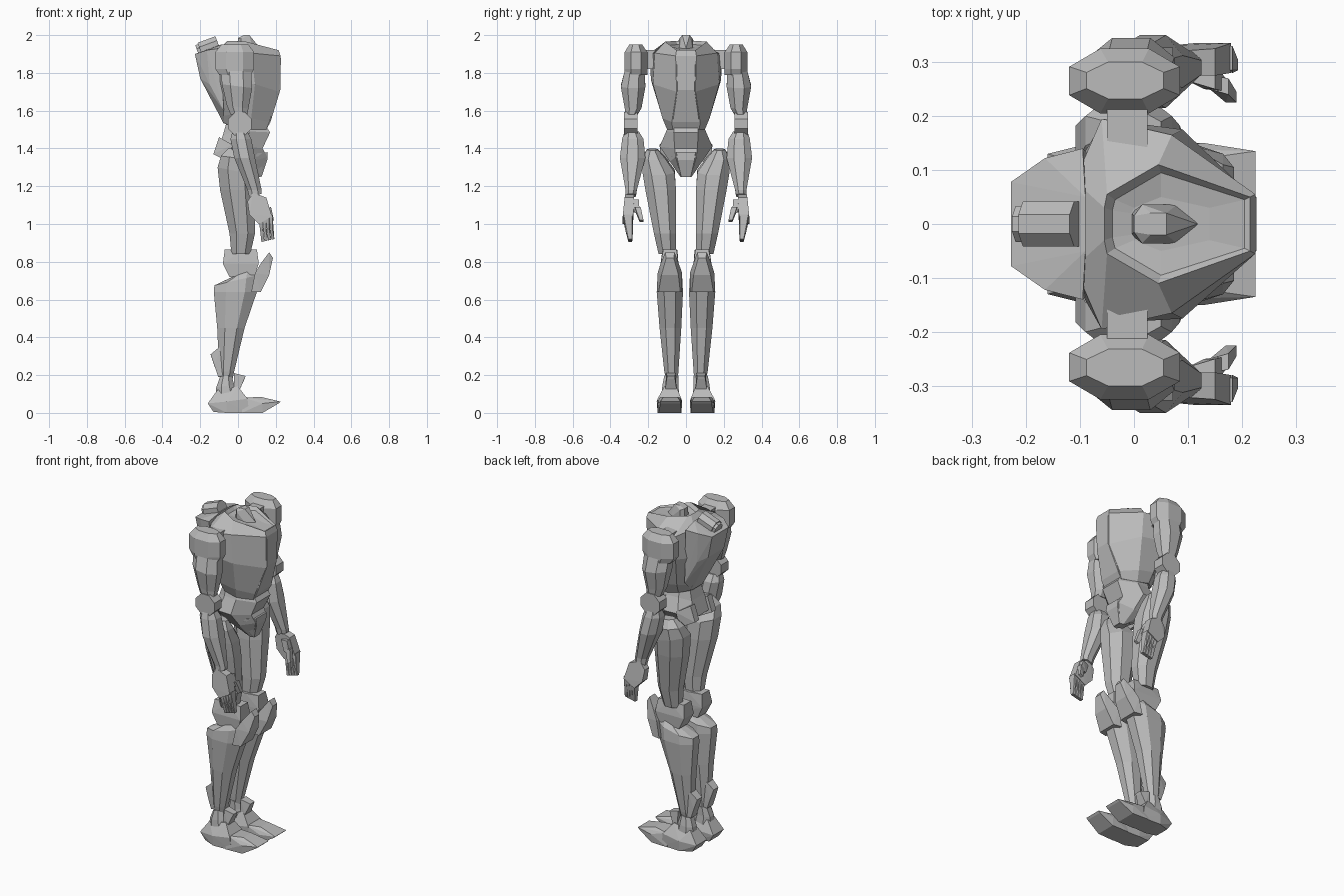
import bpy, bmesh, math
from mathutils import Vector

grey = bpy.data.materials.new("grey")
grey.diffuse_color = (0.5, 0.5, 0.5, 1)


def finish(bm, name):
    bmesh.ops.recalc_face_normals(bm, faces=bm.faces)
    me = bpy.data.meshes.new(name)
    bm.to_mesh(me)
    bm.free()
    me.materials.append(grey)
    ob = bpy.data.objects.new(name, me)
    bpy.context.collection.objects.link(ob)
    return ob


def skin(name, rings):
    """Closed skin through rings of equal point count."""
    bm = bmesh.new()
    vs = [[bm.verts.new(p) for p in r] for r in rings]
    n = len(vs[0])
    for a, b in zip(vs, vs[1:]):
        for i in range(n):
            j = (i + 1) % n
            bm.faces.new((a[i], a[j], b[j], b[i]))
    bm.faces.new(vs[0])
    bm.faces.new(vs[-1])
    return finish(bm, name)


def body(name, halves):
    """Skin through half rings mirrored across y = 0."""
    return skin(name, [h + [(x, -y, z) for x, y, z in reversed(h)] for h in halves])


def limb(name, s, levels, c=0.28):
    """Chamfered box loft; level = (z back, z front, x0, x1, y0, y1)."""
    rings = []
    for zb, zf, x0, x1, y0, y1 in levels:
        u = [(0, c), (0, 1 - c), (c, 1), (1 - c, 1), (1, 1 - c), (1, c), (1 - c, 0), (c, 0)]
        rings.append([(x0 + (x1 - x0) * a, s * (y0 + (y1 - y0) * b), zb + (zf - zb) * a)
                      for a, b in u])
    return skin(name, rings)


def hull(name, pts):
    """Faceted convex part around the given points."""
    bm = bmesh.new()
    for p in pts:
        bm.verts.new(p)
    r = bmesh.ops.convex_hull(bm, input=bm.verts)
    junk = [v for v in bm.verts if not v.link_faces]
    bmesh.ops.delete(bm, geom=junk, context='VERTS')
    bmesh.ops.dissolve_limit(bm, angle_limit=0.02, verts=bm.verts, edges=bm.edges)
    return finish(bm, name)


def plate(name, s, prof):
    """Convex side profile; each point = (x, z, y0, y1)."""
    return hull(name, [(x, s * y, z) for x, z, a, b in prof for y in (a, b)])


def rod(name, a, b, r, n=6, turn=0.0):
    """Prism with n sides between two points."""
    a, b = Vector(a), Vector(b)
    q = (b - a).to_track_quat('Z', 'Y')
    ring = [q @ Vector((r * math.cos(turn + k * math.tau / n),
                        r * math.sin(turn + k * math.tau / n), 0)) for k in range(n)]
    return skin(name, [[a + v for v in ring], [b + v for v in ring]])


# chest with a sunken collar
body("chest", [
    [(.15, .07, 1.50), (.06, .10, 1.50), (-.02, .10, 1.52), (-.07, .06, 1.53)],
    [(.165, .075, 1.54), (.07, .125, 1.56), (-.03, .13, 1.58), (-.09, .065, 1.57)],
    [(.22, .05, 1.70), (.09, .175, 1.74), (-.06, .185, 1.76), (-.13, .07, 1.75)],
    [(.225, .055, 1.89), (.07, .165, 1.905), (-.06, .195, 1.90), (-.11, .08, 1.92)],
    [(.215, .05, 1.92), (.045, .11, 1.965), (-.05, .055, 1.97), (-.055, .03, 1.97)],
    [(.205, .045, 1.915), (.05, .095, 1.945), (-.035, .045, 1.95), (-.04, .025, 1.95)],
    [(.14, .03, 1.925), (.05, .05, 1.935), (0, .03, 1.94), (-.005, .02, 1.94)],
])
# neck stub with a forward wedge
hull("neck_stub", [(x, y * s, z) for s in (1, -1) for x, y, z in
     [(-.005, .02, 1.92), (.015, .036, 1.92), (.015, .036, 1.98), (.08, .036, 1.92),
      (.03, .02, 2.0), (.06, .02, 2.0), (.118, 0, 1.93), (0, .015, 1.985)]])
# front breast ridge
hull("breast_plate", [(x, y * s, z) for s in (1, -1) for x, y, z in
     [(.227, .05, 1.88), (.224, .045, 1.71), (.172, .07, 1.54), (.15, .07, 1.5), (.12, .05, 1.7)]])

# abdomen and pelvis
body("abdomen", [
    [(.12, .025, 1.25), (.10, .03, 1.25), (.08, .03, 1.26), (.06, .02, 1.27)],
    [(.155, .055, 1.355), (.07, .085, 1.33), (.0, .08, 1.33), (-.06, .05, 1.35)],
    [(.13, .06, 1.40), (.05, .14, 1.41), (-.04, .135, 1.41), (-.11, .08, 1.38)],
    [(.17, .065, 1.485), (.06, .105, 1.49), (-.02, .10, 1.49), (-.08, .06, 1.47)],
    [(.14, .06, 1.53), (.06, .09, 1.53), (-.02, .09, 1.53), (-.06, .05, 1.54)],
])
hull("pelvis_plate", [(x, y * s, z) for s in (1, -1) for x, y, z in
     [(.155, .05, 1.38), (.06, .095, 1.37), (.155, .045, 1.34), (.125, .025, 1.25), (.06, .025, 1.26)]])

# back pack with a cross tube on top
hull("back_pack", [(x, y * s, z) for s in (1, -1) for x, y, z in
     [(-.228, .078, 1.90), (-.165, .122, 1.92), (-.095, .14, 1.93), (-.20, .075, 1.77),
      (-.15, .11, 1.74), (-.075, .12, 1.60), (-.075, .05, 1.53), (-.09, .05, 1.95)]])
rod("back_tube", (-.20, 0, 1.92), (-.105, 0, 1.955), .045, 8, math.pi / 8)
rod("back_tube_cap", (-.215, 0, 1.915), (-.195, 0, 1.922), .036, 8, math.pi / 8)

for s, side in ((1, "left"), (-1, "right")):
    # shoulder and upper arm
    plate(side + "_shoulder_joint", s, [(x, z, .14, .22) for x in (-.05, .025) for z in (1.82, 1.92)])
    limb(side + "_shoulder", s, [
        (1.79, 1.79, -.10, .07, .205, .325), (1.82, 1.82, -.12, .085, .205, .325),
        (1.91, 1.91, -.12, .085, .205, .325), (1.95, 1.95, -.088, .055, .232, .30)])
    limb(side + "_upper_arm", s, [
        (1.58, 1.58, -.04, .05, .255, .32), (1.63, 1.61, -.06, .055, .235, .325),
        (1.74, 1.72, -.085, .075, .215, .345), (1.81, 1.81, -.09, .07, .22, .325)])
    # elbow and forearm
    rod(side + "_elbow", (.01, s * .258, 1.53), (.01, s * .327, 1.53), .067, 8, math.pi / 8)
    limb(side + "_forearm", s, [
        (1.14, 1.16, .06, .125, .265, .32), (1.18, 1.18, .05, .125, .26, .32),
        (1.35, 1.35, -.02, .09, .215, .35), (1.45, 1.45, -.04, .07, .225, .338),
        (1.49, 1.49, -.03, .05, .25, .325)])
    # hand, fingers and thumb
    plate(side + "_palm", s, [
        (.05, 1.12, .28, .32), (.08, 1.165, .275, .32), (.15, 1.14, .275, .325),
        (.18, 1.04, .28, .335), (.11, 1.00, .28, .335), (.06, 1.05, .28, .33)])
    for k in range(4):
        x = .112 + .0175 * k
        plate(side + "_finger_%d" % (k + 1), s, [
            (x, 1.01 + .01 * k, .285, .33), (x + .018, 1.02 + .01 * k, .285, .33),
            (x + .018, .97, .28, .322), (x + .012, .905 + .004 * k, .285, .305),
            (x + .028, .908 + .004 * k, .285, .305)])
    plate(side + "_thumb_base", s, [
        (.10, 1.12, .265, .295), (.15, 1.13, .25, .295), (.13, 1.06, .25, .29), (.17, 1.06, .245, .27)])
    plate(side + "_thumb_tip", s, [
        (.14, 1.08, .25, .275), (.175, 1.09, .24, .27), (.17, 1.01, .225, .245), (.19, 1.02, .225, .245)])

    # hip and thigh
    plate(side + "_hip", s, [
        (-.13, 1.37, .06, .10), (-.10, 1.46, .06, .10), (-.05, 1.33, .05, .13), (-.03, 1.42, .06, .14)])
    limb(side + "_thigh", s, [
        (.84, .84, -.035, .065, .055, .145), (.95, .95, -.045, .09, .052, .17),
        (1.18, 1.18, -.095, .09, .053, .215), (1.30, 1.26, -.108, .085, .06, .23),
        (1.36, 1.34, -.09, .07, .11, .235), (1.40, 1.39, -.05, .05, .15, .205)])
    # knee block and guard
    plate(side + "_knee", s, [
        (-.07, .865, .05, .12), (.02, .86, .045, .125), (.10, .865, .05, .12),
        (-.08, .79, .04, .135), (.11, .79, .04, .135), (-.045, .72, .045, .13), (.09, .73, .04, .13)])
    plate(side + "_knee_guard", s, [
        (.165, .85, .06, .11), (.185, .82, .065, .105), (.165, .73, .04, .13), (.12, .64, .03, .145),
        (.07, .64, .02, .155), (.09, .74, .02, .15), (.12, .79, .04, .135)])
    # shin and calf spur
    limb(side + "_shin", s, [
        (.17, .17, -.095, -.03, .045, .105), (.22, .22, -.10, -.02, .04, .115),
        (.45, .45, -.11, .035, .025, .14), (.64, .64, -.128, .10, .016, .155),
        (.675, .73, -.125, .11, .02, .15), (.72, .76, -.03, .08, .045, .13)])
    plate(side + "_calf_spur", s, [
        (-.145, .31, .055, .10), (-.085, .36, .05, .11), (-.105, .19, .05, .105),
        (-.06, .20, .045, .11), (-.125, .25, .05, .105)])
    # ankle, heel, instep tongue and toes
    limb(side + "_ankle", s, [(.08, .08, -.12, .0, .035, .13), (.135, .15, -.115, -.02, .04, .125),
                              (.19, .20, -.095, -.035, .04, .115)])
    plate(side + "_heel", s, [
        (-.16, .05, .03, .13), (-.13, .005, .035, .125), (-.11, .12, .05, .115),
        (.0, .14, .05, .115), (.05, .075, .025, .15), (.06, .0, .03, .145),
        (-.06, .06, .02, .155), (-.06, .0, .025, .15)])
    plate(side + "_instep_tongue", s, [
        (-.02, .21, .055, .105), (.04, .195, .06, .10), (.035, .18, .06, .10),
        (-.02, .12, .05, .11), (.01, .125, .05, .11)])
    plate(side + "_toes", s, [
        (.02, .0, .025, .15), (.03, .08, .03, .14), (.12, .085, .045, .12),
        (.225, .06, .03, .135), (.215, .05, .03, .135), (.13, .0, .025, .145), (.13, .05, .02, .15)])
